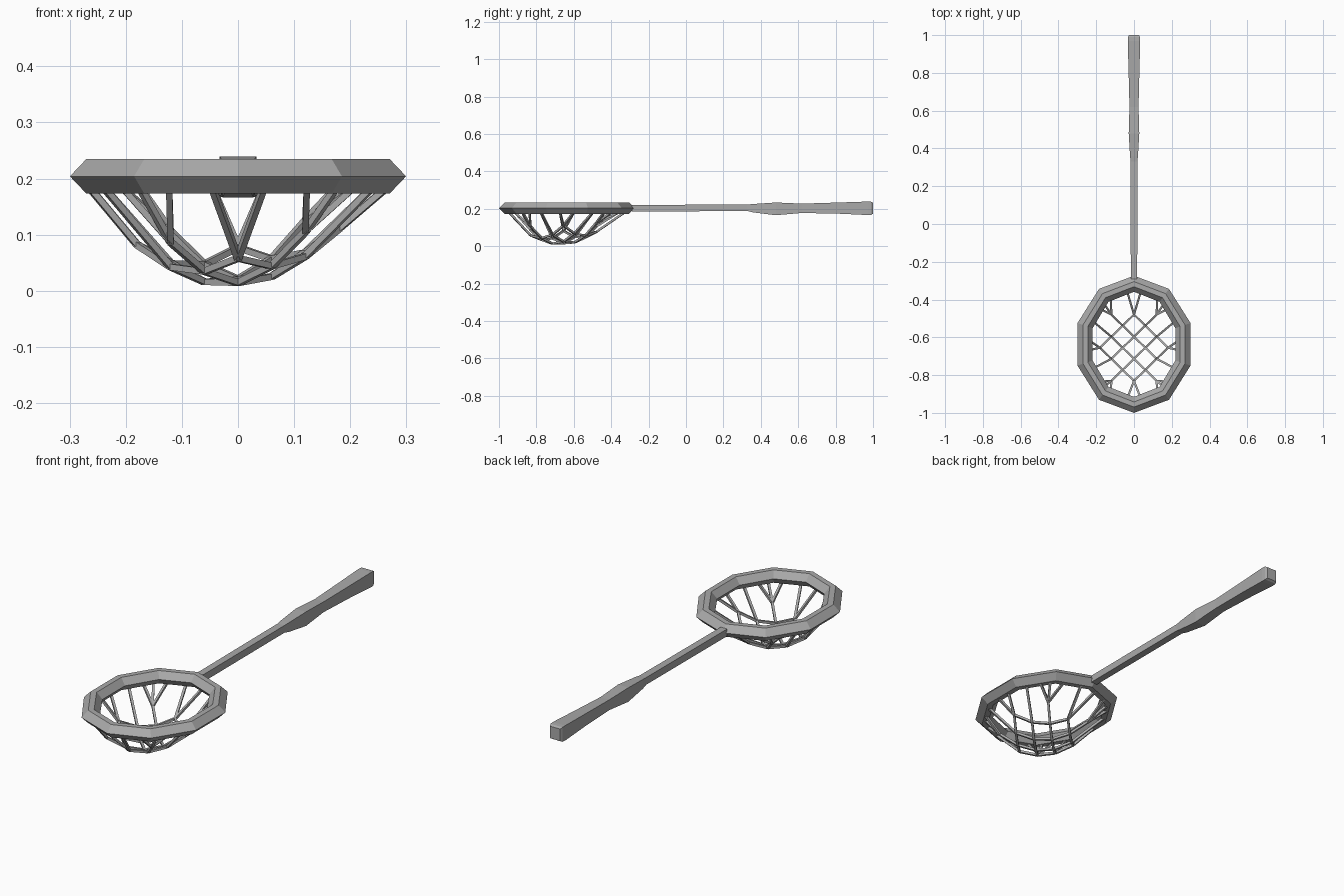
import bpy, bmesh, math
from mathutils import Vector

cube = bpy.data.objects.get("Cube")
if cube:
    bpy.data.objects.remove(cube)

grey = bpy.data.materials.new("plain grey")
grey.use_nodes = True
colour = (0.4, 0.4, 0.4, 1)
grey.diffuse_color = colour
grey.node_tree.nodes["Principled BSDF"].inputs["Base Color"].default_value = colour


def add_object(name, bm):
    bmesh.ops.recalc_face_normals(bm, faces=bm.faces)
    mesh = bpy.data.meshes.new(name)
    bm.to_mesh(mesh)
    bm.free()
    mesh.materials.append(grey)
    obj = bpy.data.objects.new(name, mesh)
    bpy.context.collection.objects.link(obj)
    return obj


def skin_loops(bm, loops, closed):
    """Join matching closed loops of points with quads."""
    rings = [[bm.verts.new(p) for p in loop] for loop in loops]
    n = len(rings[0])
    for i in range(len(rings) if closed else len(rings) - 1):
        a, b = rings[i], rings[(i + 1) % len(rings)]
        for k in range(n):
            bm.faces.new((a[k], a[(k + 1) % n], b[(k + 1) % n], b[k]))
    if not closed:
        bm.faces.new(rings[0])
        bm.faces.new(rings[-1])


# Rim: ten-sided oval hoop with a six-sided section
RIM_Y, RIM_Z, SIDES = -0.637, 0.204, 10
section = [(0, 0), (-0.031, 0.031), (-0.058, 0.031),
           (-0.085, 0), (-0.058, -0.031), (-0.031, -0.031)]
loops = []
for k in range(SIDES):
    a = math.tau * k / SIDES
    loops.append([((0.315 + r) * math.sin(a), RIM_Y + (0.363 + r) * math.cos(a), RIM_Z + z)
                  for r, z in section])
bm = bmesh.new()
skin_loops(bm, loops, True)
add_object("rim", bm)

# Handle: square shaft swelling into a grip and a blunt butt
# (y, half width, bottom z, top z)
stations = [(-0.29, 0.017, 0.186, 0.221), (0.33, 0.018, 0.188, 0.223),
            (0.36, 0.021, 0.181, 0.226), (0.48, 0.028, 0.166, 0.234),
            (0.62, 0.024, 0.178, 0.228), (0.82, 0.029, 0.174, 0.234),
            (0.97, 0.033, 0.167, 0.239), (0.99, 0.032, 0.168, 0.238),
            (1.0, 0.027, 0.174, 0.232)]
bm = bmesh.new()
skin_loops(bm, [[(-w, y, lo), (w, y, lo), (w, y, hi), (-w, y, hi)]
                for y, w, lo, hi in stations], False)
add_object("handle", bm)

# Net: diagonal mesh of square strands sagging from the rim
STEP_X, STEP_Y, NET_Y = 0.06, 0.0585, -0.655


def inside(i, j):
    return math.hypot(i * STEP_X / 0.25, j * STEP_Y / 0.3) < 0.78


def knot(i, j):
    x, y = i * STEP_X, NET_Y + j * STEP_Y
    depth = ((x + 0.015) / 0.25) ** 2 + ((y + 0.67) / 0.3) ** 2
    return Vector((x, y, min(0.01 + 0.165 * depth, 0.16)))


def rim_end(i, j, di, dj):
    x, y = (i + di / 2) * STEP_X / 0.265, (j + dj / 2) * STEP_Y / 0.315
    d = math.hypot(x, y)
    return Vector((0.265 * x / d, RIM_Y + 0.315 * y / d, 0.182))


def add_strand(bm, a, b, radius=0.0055):
    along = (b - a).normalized()
    side = along.cross(Vector((0, 0, 1))).normalized() * radius
    up = side.cross(along).normalized() * radius
    skin_loops(bm, [[p + side + up, p - side + up, p - side - up, p + side - up]
                    for p in (a, b)], False)


bm = bmesh.new()
for i in range(-4, 5):
    for j in range(-5, 6):
        if (i + j) % 2 == 0 or not inside(i, j):
            continue
        for di in (-1, 1):
            for dj in (-1, 1):
                if not inside(i + di, j + dj):
                    add_strand(bm, knot(i, j), rim_end(i, j, di, dj))
                elif di > 0:
                    add_strand(bm, knot(i, j), knot(i + di, j + dj))
add_object("net", bm)
